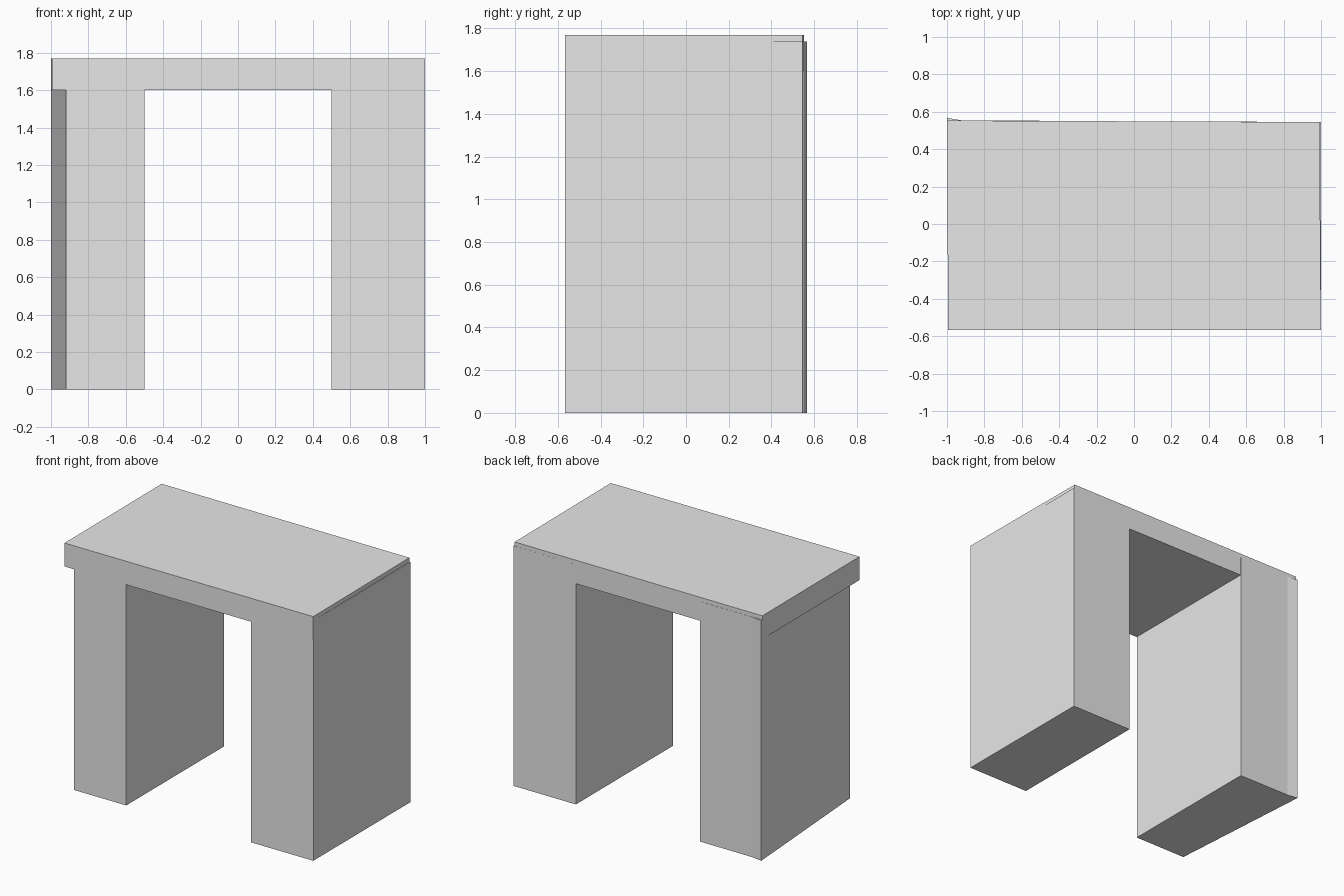
import bpy
import bmesh

cube = bpy.data.objects.get("Cube")
if cube:
    bpy.data.objects.remove(cube, do_unlink=True)

# Single plain grey
grey = bpy.data.materials.new("plain grey")
grey.use_nodes = True
colour = (0.8, 0.8, 0.8, 1)
grey.diffuse_color = colour
grey.node_tree.nodes["Principled BSDF"].inputs["Base Color"].default_value = colour


def prism(name, outline, bottom, top):
    """Extrude a counter-clockwise floor outline from bottom to top."""
    bm = bmesh.new()
    base = bm.faces.new([bm.verts.new((x, y, bottom)) for x, y in outline])
    result = bmesh.ops.extrude_face_region(bm, geom=[base], use_keep_orig=True)
    raised = [v for v in result["geom"] if isinstance(v, bmesh.types.BMVert)]
    bmesh.ops.translate(bm, verts=raised, vec=(0, 0, top - bottom))
    bmesh.ops.recalc_face_normals(bm, faces=bm.faces)
    mesh = bpy.data.meshes.new(name)
    bm.to_mesh(mesh)
    bm.free()
    mesh.materials.append(grey)
    obj = bpy.data.objects.new(name, mesh)
    bpy.context.collection.objects.link(obj)
    return obj


FRONT = -0.566
LEG_TOP = 1.74

# Slightly skewed top slab
prism("top_slab", [(-0.994, -0.567), (1, -0.567), (0.992, 0.545), (-0.999, 0.553)],
      1.6, 1.77)

# Straight leg, its outer wall just proud of the slab
prism("left_leg", [(0.5, FRONT), (1, FRONT), (1, 0.546), (0.5, 0.547)], 0, LEG_TOP)

# Leg with a slanted outer wall and a flared rear corner
prism("right_leg", [(-0.92, FRONT), (-0.5, FRONT), (-0.5, 0.552),
                    (-0.92, 0.554), (-1, 0.567)], 0, LEG_TOP)
